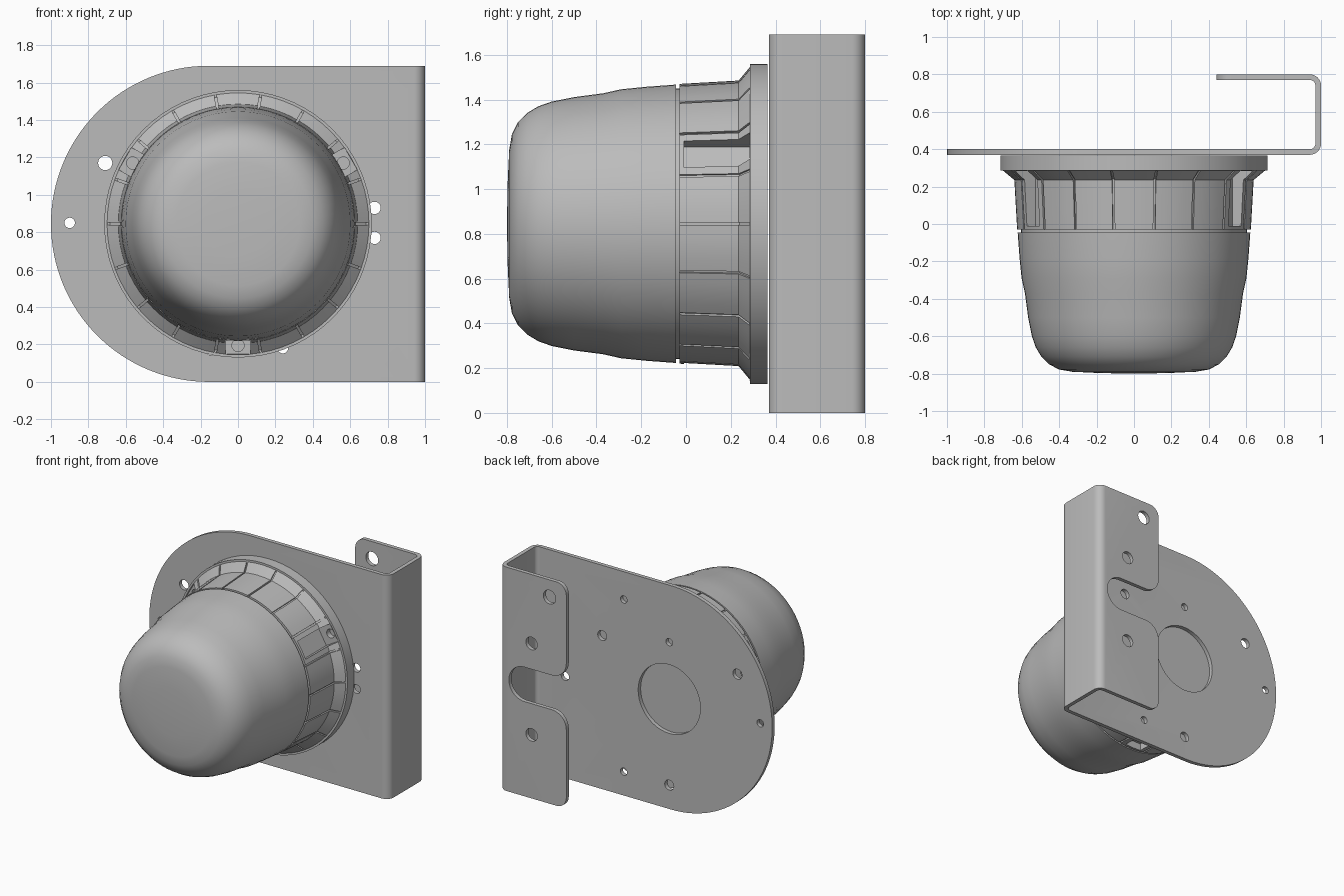
import bpy, bmesh, math
from mathutils import Vector

if "Cube" in bpy.data.objects:
    bpy.data.objects.remove(bpy.data.objects["Cube"])

CZ = 0.845          # height of the round housing's axis
H = 1.69            # bracket height

grey = bpy.data.materials.new("mid grey")
grey.diffuse_color = (0.5, 0.5, 0.5, 1)
grey.use_nodes = True
grey.node_tree.nodes["Principled BSDF"].inputs["Base Color"].default_value = grey.diffuse_color


def arc(cx, cy, r, a0, a1, n=12):
    return [(cx + r * math.cos(math.radians(a0 + (a1 - a0) * i / n)),
             cy + r * math.sin(math.radians(a0 + (a1 - a0) * i / n))) for i in range(n + 1)]


def circle(cx, cy, r, n=32):
    return arc(cx, cy, r, 0, 360, n)[:-1]


def sheet(u, v, w):             # outline in x-z, thickness along y
    return Vector((u, w, v))


def upright(u, v, w):           # outline in x-y, extruded along z
    return Vector((u, v, w))


def radial(deg):                # outline in radius-y, thickness around the axis
    c, s = math.cos(math.radians(deg)), math.sin(math.radians(deg))
    return lambda u, v, w: Vector((u * c - w * s, v, CZ + u * s + w * c))


def prism(bm, pts, w0, w1, frame):
    a = [bm.verts.new(frame(u, v, w0)) for u, v in pts]
    b = [bm.verts.new(frame(u, v, w1)) for u, v in pts]
    bm.faces.new(a)
    bm.faces.new(b[::-1])
    for i in range(len(pts)):
        j = (i + 1) % len(pts)
        bm.faces.new((a[j], a[i], b[i], b[j]))


def lathe(bm, profile, n):
    rings = []
    for r, y in profile:
        if r == 0:
            rings.append([bm.verts.new((0, y, CZ))] * n)
        else:
            rings.append([bm.verts.new(radial(360 * i / n)(r, y, 0)) for i in range(n)])
    for a, b in zip(rings, rings[1:]):
        for i in range(n):
            j = (i + 1) % n
            bm.faces.new(list(dict.fromkeys((a[i], a[j], b[j], b[i]))))


def make(name, bm):
    bmesh.ops.recalc_face_normals(bm, faces=bm.faces[:])
    me = bpy.data.meshes.new(name)
    bm.to_mesh(me)
    bm.free()
    me.materials.append(grey)
    ob = bpy.data.objects.new(name, me)
    bpy.context.collection.objects.link(ob)
    return ob


def activate(ob):
    bpy.ops.object.select_all(action='DESELECT')
    ob.select_set(True)
    bpy.context.view_layer.objects.active = ob


def cut(ob, bm):
    cutter = make("cutter", bm)
    cutter.hide_render = True
    m = ob.modifiers.new("cut", 'BOOLEAN')
    m.operation, m.solver, m.object = 'DIFFERENCE', 'EXACT', cutter
    activate(ob)
    bpy.ops.object.modifier_apply(modifier=m.name)
    bpy.data.objects.remove(cutter)


def smooth(ob, deg):
    activate(ob)
    bpy.ops.object.shade_smooth_by_angle(angle=math.radians(deg))


# Bracket: bent sheet with a U section
bm = bmesh.new()
section = [(-1, 0.37)] + arc(0.94, 0.43, 0.06, -90, 0, 8) + arc(0.94, 0.74, 0.06, 0, 90, 8)
section += [(0.40, 0.80), (0.40, 0.77)]
section += arc(0.94, 0.74, 0.03, 90, 0, 8) + arc(0.94, 0.43, 0.03, 0, -90, 8) + [(-1, 0.40)]
prism(bm, section, 0, H, upright)
bracket = make("bracket", bm)

# Rounded end of the plate, and the holes in plate and rear flange
bm = bmesh.new()
end = arc(-0.155, CZ, 0.845, 90, 270, 64)
prism(bm, [(-0.155, H + 0.1)] + end + [(-0.155, -0.1), (-1.2, -0.1), (-1.2, H + 0.1)], 0.3, 0.5, sheet)
for x, z, r in [(-0.14, 0.83, 0.26), (-0.71, 1.17, 0.038), (0.42, 1.16, 0.038), (-0.14, 0.18, 0.038),
                (-0.90, 0.85, 0.028), (0.73, 0.93, 0.033), (0.73, 0.77, 0.033),
                (0.24, 1.48, 0.028), (0.24, 0.18, 0.028), (-0.14, 1.26, 0.028)]:
    prism(bm, circle(x, z, r, 48 if r > 0.1 else 24), 0.3, 0.5, sheet)
for x, z, r in [(0.58, 1.56, 0.052), (0.73, 1.17, 0.048), (0.73, 0.48, 0.048)]:
    prism(bm, circle(x, z, r, 24), 0.7, 0.9, sheet)

# Rear flange edge: rounded corners and the cable slot, mirrored about mid height
half = [(0.3, -0.1), (0.52, -0.1)] + arc(0.52, 0.08, 0.08, 270, 180, 8)
half += arc(0.56, CZ - 0.25, 0.12, 180, 90) + arc(0.79, CZ, 0.13, -90, 0)
prism(bm, half + [(x, 2 * CZ - z) for x, z in half[-2::-1]], 0.7, 0.9, sheet)
cut(bracket, bm)
smooth(bracket, 30)

# Mounting ring with skirt and flange
bm = bmesh.new()
lathe(bm, [(0, 0.365), (0.715, 0.365), (0.715, 0.285), (0.70, 0.285), (0.64, 0.235),
           (0.625, -0.03), (0, -0.03)], 72)
ring = make("mounting_ring", bm)

# Thin grooves around the skirt and three screw pockets
bm = bmesh.new()
for k in range(18):
    prism(bm, [(0.612, -0.06), (0.627, 0.24), (0.685, 0.284), (0.78, 0.284), (0.78, -0.06)],
          -0.006, 0.006, radial(20 * k))
for a in (30, 150, 270):
    prism(bm, [(0.57, -0.01), (0.57, 0.30), (0.697, 0.30), (0.697, -0.01)], -0.068, 0.068, radial(a))
cut(ring, bm)
bm = bmesh.new()
for a in (30, 150, 270):
    p = radial(a)(0.65, 0, 0)
    prism(bm, circle(p.x, p.z, 0.033, 16), 0.27, 0.34, sheet)
cut(ring, bm)
smooth(ring, 25)

# Domed cover
bm = bmesh.new()
lathe(bm, [(0, -0.025), (0.605, -0.025), (0.605, -0.045), (0.622, -0.045), (0.612, -0.18),
           (0.601, -0.29), (0.583, -0.37), (0.566, -0.50), (0.546, -0.60), (0.525, -0.66),
           (0.495, -0.71), (0.455, -0.75), (0.40, -0.778), (0.33, -0.79), (0.18, -0.797),
           (0, -0.80)], 64)
smooth(make("domed_cover", bm), 35)
